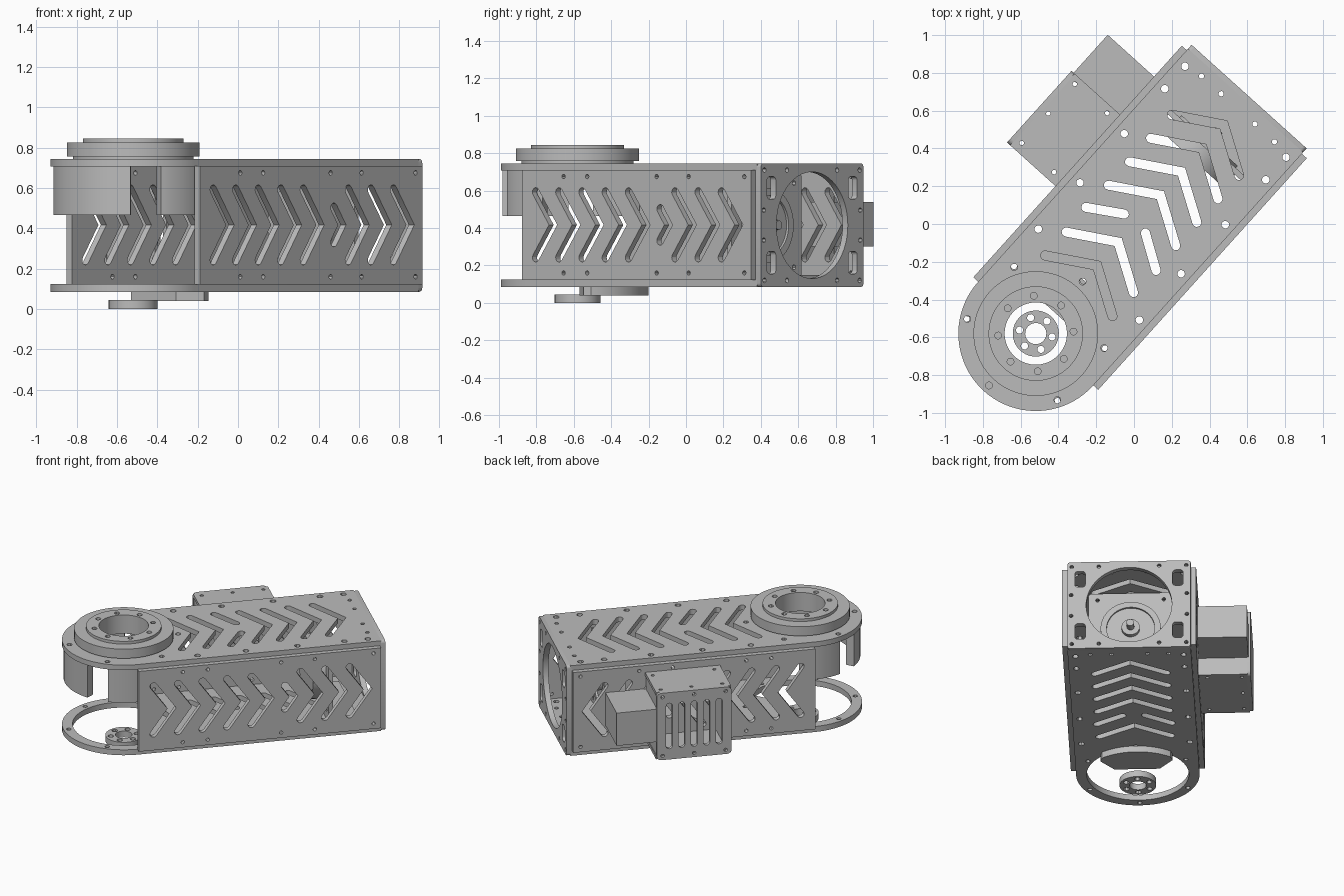
import bpy, bmesh
from math import sin, cos, pi, radians
from mathutils import Matrix, Vector

cube = bpy.data.objects.get("Cube")
if cube:
    bpy.data.objects.remove(cube)

grey = bpy.data.materials.new("machined_grey")
grey.use_nodes = True
COLOR = (0.5, 0.5, 0.5, 1)
grey.diffuse_color = COLOR
grey.node_tree.nodes["Principled BSDF"].inputs["Base Color"].default_value = COLOR

# Arm frame: u runs along the arm from the joint centre, v across it
ARM = Matrix.Translation((-0.52, -0.58, 0)) @ Matrix.Rotation(radians(48), 4, 'Z')
FLAT = Matrix.Identity(4)
SIDE = Matrix(((1, 0, 0, 0), (0, 0, 1, 0), (0, 1, 0, 0), (0, 0, 0, 1)))  # drawn in u, z
END = Matrix(((0, 0, 1, 0), (1, 0, 0, 0), (0, 1, 0, 0), (0, 0, 0, 1)))   # drawn in v, z


def plate(name, outline, lo, hi, holes=(), plane=FLAT):
    """Extrude a flat outline with holes from lo to hi along the plane's normal."""
    curve = bpy.data.curves.new(name, 'CURVE')
    curve.dimensions = '2D'
    curve.fill_mode = 'BOTH'
    curve.extrude = (hi - lo) / 2
    for loop in [outline, *holes]:
        spline = curve.splines.new('POLY')
        spline.points.add(len(loop) - 1)
        for point, p in zip(spline.points, loop):
            point.co = (p[0], p[1], 0, 1)
        spline.use_cyclic_u = True
    temp = bpy.data.objects.new(name, curve)
    bpy.context.collection.objects.link(temp)
    graph = bpy.context.evaluated_depsgraph_get()
    mesh = bpy.data.meshes.new_from_object(temp.evaluated_get(graph))
    bpy.data.objects.remove(temp)
    bm = bmesh.new()
    bm.from_mesh(mesh)
    bmesh.ops.transform(bm, verts=bm.verts,
                        matrix=plane @ Matrix.Translation((0, 0, (lo + hi) / 2)))
    bmesh.ops.remove_doubles(bm, verts=bm.verts, dist=0.0001)
    bmesh.ops.recalc_face_normals(bm, faces=bm.faces)
    bm.to_mesh(mesh)
    bm.free()
    mesh.shade_smooth()
    mesh.set_sharp_from_angle(angle=radians(30))
    mesh.materials.clear()
    mesh.materials.append(grey)
    obj = bpy.data.objects.new(name, mesh)
    obj.matrix_world = ARM
    bpy.context.collection.objects.link(obj)
    return obj


def arc(r, a, b, n, x=0, y=0):
    return [(x + r * cos(radians(a + (b - a) * i / n)),
             y + r * sin(radians(a + (b - a) * i / n))) for i in range(n + 1)]


def circle(r, x=0, y=0, n=16):
    return arc(r, 0, 360, n, x, y)[:-1]


def bolts(count, ring, r, start=0):
    angles = [radians(start) + 2 * pi * i / count for i in range(count)]
    return [circle(r, ring * cos(a), ring * sin(a), 12) for a in angles]


def rect(x0, x1, y0, y1, c=0.0):
    """Rectangle with rounded corners of radius c."""
    if not c:
        return [(x0, y0), (x1, y0), (x1, y1), (x0, y1)]
    return (arc(c, 180, 270, 4, x0 + c, y0 + c) + arc(c, 270, 360, 4, x1 - c, y0 + c)
            + arc(c, 0, 90, 4, x1 - c, y1 - c) + arc(c, 90, 180, 4, x0 + c, y1 - c))


def chevron(x, y, depth, half, w):
    """Round-ended V slot pointing to +x."""
    leg = Vector((depth, half))
    slope = Vector((depth, -half)).angle_signed(Vector((1, 0)))
    mitre = w * leg.length / half
    a = slope * 180 / pi
    tip = abs(a)
    top = arc(w, 90 - tip, 270 - tip, 6, x, y + half)
    bottom = [(px, 2 * y - py) for px, py in reversed(top)]
    return top + [(x + depth - mitre, y)] + bottom + [(x + depth + mitre, y)]


def slit(x0, y0, x1, y1, w):
    """Straight slot with round ends."""
    a = Vector((1, 0)).angle_signed(Vector((x1 - x0, y1 - y0))) * -180 / pi
    return arc(w, a + 90, a + 270, 6, x0, y0) + arc(w, a - 90, a + 90, 6, x1, y1)


# Top and bottom covers with a rounded joint end
PITCH = 0.167
outline = arc(0.41, 90, 270, 40) + [(1.66, -0.41), (1.66, 0.41)]


def cover_slots(first):
    loops = []
    for i in range(first, 7):
        u = 0.34 + PITCH * i
        if i == 2:
            loops += [slit(u, s * 0.25, u + 0.11, s * 0.075, 0.024) for s in (-1, 1)]
        else:
            loops.append(chevron(u, 0, 0.145, 0.24, 0.024))
    return loops


cover_bolts = [circle(0.02, u, s * 0.36, 12) for u in (0.42, 0.75, 1.1, 1.42, 1.58) for s in (-1, 1)]
cover_bolts += [circle(0.014, 1.6, s * v, 12) for v in (0.12, 0.26) for s in (-1, 1)]
plate("top_cover", outline, 0.708, 0.745,
      [circle(0.165, n=48)] + bolts(6, 0.37, 0.018) + cover_slots(0) + cover_bolts)
plate("bottom_cover", outline, 0.085, 0.125,
      [circle(0.34, n=64)] + bolts(6, 0.375, 0.016) + cover_slots(1) + cover_bolts)

# Side panels with a row of chevron slots
side_holes = []
for i in range(9):
    short = i == 5
    side_holes.append(chevron(0.1 + PITCH * i + (0.06 if short else 0), 0.417,
                              0.06 if short else 0.125, 0.085 if short else 0.175, 0.024))
side_holes += [circle(0.012, u, z, 12) for u in (0.3, 0.47, 0.97, 1.2, 1.6) for z in (0.16, 0.675)]
for label, lo, hi in (("right", -0.445, -0.408), ("left", 0.408, 0.445)):
    plate(label + "_side_panel", rect(0, 1.65, 0.122, 0.71), lo, hi, side_holes, SIDE)

# End panel with a round opening, corner windows and bolts
end_holes = [circle(0.285, 0, 0.415, 64)]
for s in (-1, 1):
    for t in (-1, 1):
        x, z = s * 0.325, 0.415 + t * 0.2
        end_holes.append(rect(x - 0.035, x + 0.035, z - 0.06, z + 0.06, 0.02))
        end_holes += [circle(0.013, s * v, 0.415 + t * h, 12)
                      for v, h in ((0.38, 0.295), (0.2, 0.295), (0.385, 0.08))]
plate("end_panel", rect(-0.41, 0.41, 0.085, 0.745, 0.02), 1.65, 1.688, end_holes, END)

# Turntable: stacked rings on the joint
bore = circle(0.165, n=48)
plate("turntable_seat", circle(0.3, n=64), 0.745, 0.757, [bore])
plate("turntable_ring", circle(0.33, n=64), 0.757, 0.825, [bore] + bolts(8, 0.2, 0.018))
plate("turntable_lip", circle(0.25, n=64), 0.825, 0.845, [bore] + bolts(8, 0.2, 0.018))

# Curved spacer walls hanging below the top cover
for label, a, b in (("rear", 140, 220), ("left", 76, 118), ("right", 242, 284)):
    plate(label + "_spacer", arc(0.4, a, b, 16) + arc(0.34, b, a, 16), 0.465, 0.708)

# Output hub and the curved stop block below the arm
plate("output_hub", circle(0.122, n=40), 0, 0.045, [circle(0.056, n=24)] + bolts(6, 0.088, 0.019))
plate("stop_block", [(0.26, 0.24), (0.15, 0.15), (0.15, -0.15), (0.26, -0.24)]
      + arc(0.38, -37, 37, 16), 0.04, 0.086)

# Motor mount inside the far end
plate("motor_bracket", rect(-0.28, 0.28, 0.125, 0.69, 0.02), 1.33, 1.36,
      [circle(0.013, s * 0.22, z, 12) for s in (-1, 1) for z in (0.19, 0.64)], END)
plate("bracket_foot", rect(1.33, 1.53, -0.28, 0.28), 0.125, 0.15)
plate("motor_body", circle(0.22, 0, 0.415, 40), 1.24, 1.33, (), END)
plate("motor_flange", circle(0.2, 0, 0.415, 40), 1.36, 1.375, [circle(0.16, 0, 0.415, 40)], END)
plate("motor_boss", circle(0.06, 0, 0.415, 24), 1.36, 1.39, (), END)
plate("motor_shaft", circle(0.025, 0, 0.415, 16), 1.39, 1.45, (), END)

# Vented gearbox housing on the left side with its drive block
Z0, Z1 = 0.17, 0.66
vents = [slit(0.735 + 0.085 * i, 0.27, 0.735 + 0.085 * i, 0.56, 0.022) for i in range(5)]
vents += [circle(0.012, u, z, 12) for u in (0.69, 0.905, 1.12) for z in (0.2, 0.63)]
plate("housing_front", rect(0.65, 1.16, Z0, Z1, 0.03), 0.765, 0.79, vents, SIDE)
lid_bolts = [circle(0.012, u, v, 12) for u in (0.7, 0.91, 1.12) for v in (0.73,)]
lid_bolts += [circle(0.012, u, 0.5, 12) for u in (0.7, 1.12)]
for label, z in (("top", Z1 - 0.025), ("bottom", Z0)):
    plate("housing_" + label, rect(0.65, 1.16, 0.445, 0.768), z, z + 0.025, lid_bolts)
for label, u in (("near", 0.655), ("far", 1.13)):
    plate("housing_wall_" + label, rect(0.445, 0.768, Z0 + 0.02, Z1 - 0.02), u, u + 0.025, (), END)
plate("drive_block", rect(1.15, 1.43, 0.445, 0.775), 0.3, 0.54)
